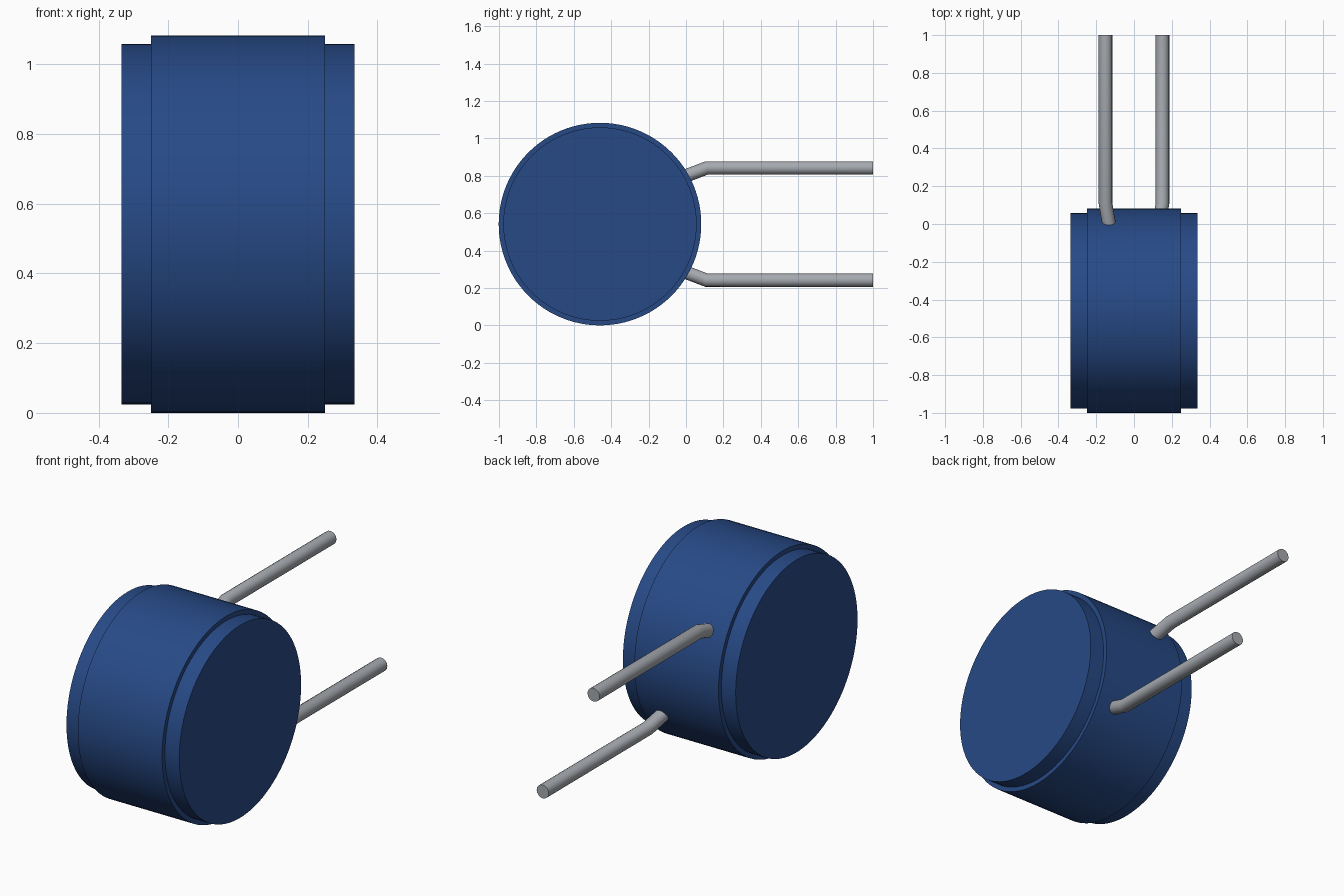
import bpy
import bmesh
from math import pi, radians
from mathutils import Matrix

if "Cube" in bpy.data.objects:
    bpy.data.objects.remove(bpy.data.objects["Cube"])

CENTRE = (0, -0.46, 0.5415)


def material(name, colour):
    mat = bpy.data.materials.new(name)
    mat.use_nodes = True
    mat.diffuse_color = colour
    mat.node_tree.nodes["Principled BSDF"].inputs["Base Color"].default_value = colour
    return mat


blue = material("deep blue coating", (0.02, 0.068, 0.24, 1))
grey = material("grey metal", (0.38, 0.40, 0.43, 1))


def smooth(obj):
    bpy.ops.object.select_all(action="DESELECT")
    obj.select_set(True)
    bpy.context.view_layer.objects.active = obj
    bpy.ops.object.shade_smooth_by_angle(angle=radians(35))


# Stepped disc body, turned around the x axis
profile = [(-0.335, 0), (-0.335, 0.517), (-0.25, 0.517), (-0.25, 0.5415),
           (0.25, 0.5415), (0.25, 0.517), (0.335, 0.517), (0.335, 0)]
bm = bmesh.new()
verts = [bm.verts.new((x, 0, r)) for x, r in profile]
edges = [bm.edges.new(pair) for pair in zip(verts, verts[1:])]
bmesh.ops.spin(bm, geom=verts + edges, cent=(0, 0, 0), axis=(1, 0, 0),
               angle=2 * pi, steps=96, use_duplicate=False)
bmesh.ops.remove_doubles(bm, verts=bm.verts, dist=0.0001)
bmesh.ops.recalc_face_normals(bm, faces=bm.faces)
mesh = bpy.data.meshes.new("disc_body")
bm.to_mesh(mesh)
bm.free()
body = bpy.data.objects.new("disc_body", mesh)
body.location = CENTRE
mesh.materials.append(blue)
bpy.context.collection.objects.link(body)
smooth(body)


# Bent wire leads, one above and one below, on opposite sides of the middle
def lead(name, side):
    curve = bpy.data.curves.new(name, "CURVE")
    curve.dimensions = "3D"
    curve.bevel_depth = 0.036
    curve.bevel_resolution = 6
    curve.use_fill_caps = True
    path = [(-0.115, -0.10, 0.22), (-0.151, 0.11, 0.3), (-0.151, 1.0, 0.3)]
    spline = curve.splines.new("POLY")
    spline.points.add(len(path) - 1)
    for point, (x, y, z) in zip(spline.points, path):
        point.co = (x * side, y, CENTRE[2] + z * side, 1)
    curve.materials.append(grey)
    obj = bpy.data.objects.new(name, curve)
    bpy.context.collection.objects.link(obj)
    bpy.ops.object.select_all(action="DESELECT")
    obj.select_set(True)
    bpy.context.view_layer.objects.active = obj
    bpy.ops.object.convert(target="MESH")
    smooth(bpy.context.view_layer.objects.active)


lead("upper_lead", 1)
lead("lower_lead", -1)
